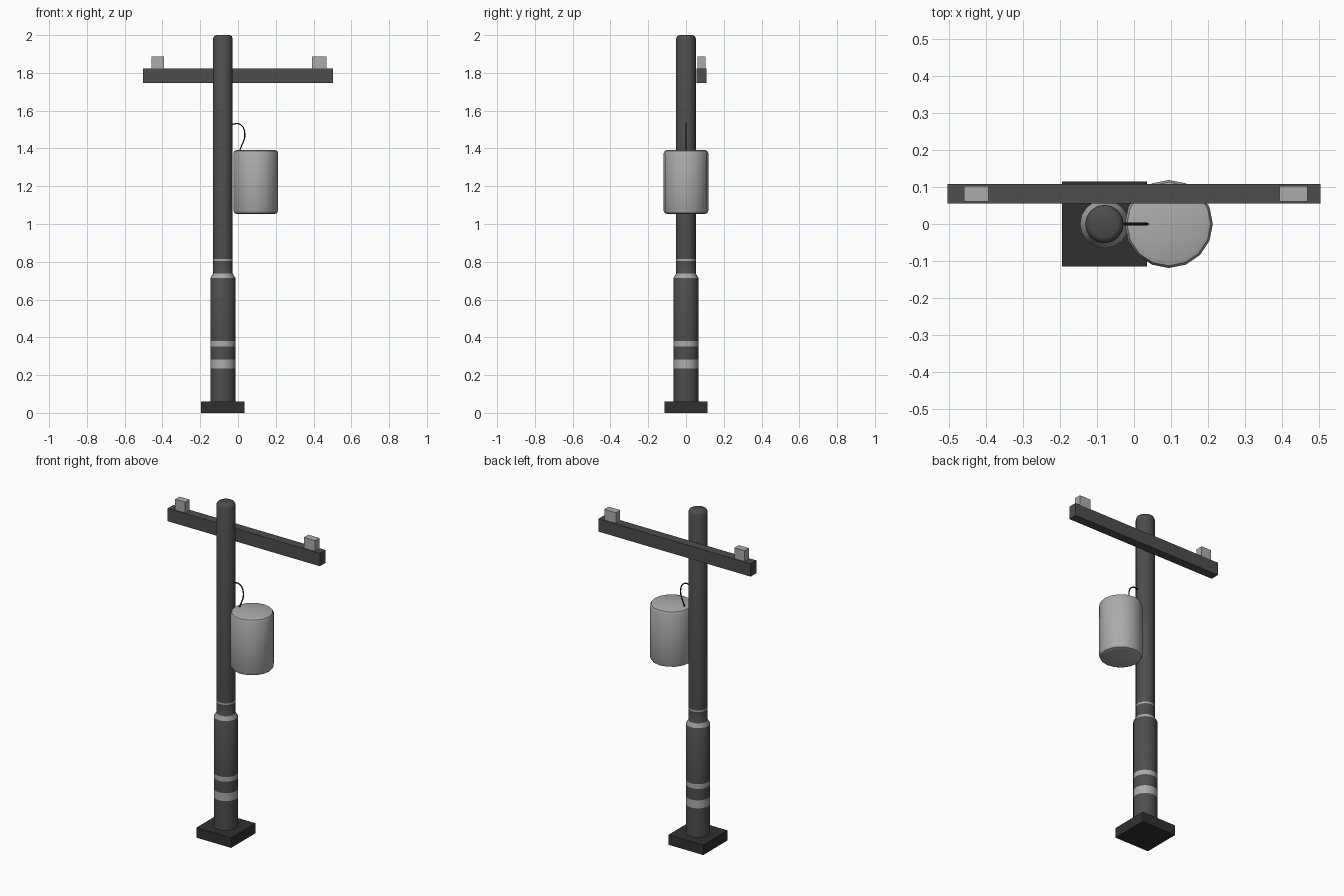
import bpy, bmesh, math

if "Cube" in bpy.data.objects:
    bpy.data.objects.remove(bpy.data.objects["Cube"])

def mat(name, v):
    m = bpy.data.materials.new(name)
    m.diffuse_color = (v, v, v, 1)
    m.use_nodes = True
    m.node_tree.nodes["Principled BSDF"].inputs["Base Color"].default_value = m.diffuse_color
    return m

DARK = mat("dark grey", 0.075)
BASE = mat("charcoal", 0.03)
LIGHT = mat("light grey", 0.41)
BLACK = mat("black", 0.006)
POLE_X = -0.08

def finish(name, bm, mats, smooth=False):
    bmesh.ops.recalc_face_normals(bm, faces=bm.faces)
    me = bpy.data.meshes.new(name)
    bm.to_mesh(me)
    bm.free()
    ob = bpy.data.objects.new(name, me)
    bpy.context.collection.objects.link(ob)
    for m in mats:
        me.materials.append(m)
    if smooth:
        bpy.ops.object.select_all(action='DESELECT')
        ob.select_set(True)
        bpy.context.view_layer.objects.active = ob
        bpy.ops.object.shade_smooth_by_angle(angle=math.radians(40))
    return ob

def box(name, x0, x1, y0, y1, z0, z1, m):
    bm = bmesh.new()
    bmesh.ops.create_cube(bm, size=1)
    for v in bm.verts:
        v.co = ((x0 + x1) / 2 + v.co.x * (x1 - x0),
                (y0 + y1) / 2 + v.co.y * (y1 - y0),
                (z0 + z1) / 2 + v.co.z * (z1 - z0))
    return finish(name, bm, [m])

def lathe(name, cx, profile, mats, n=16, bands=()):
    """Rings of (radius, z), capped; faces inside a band get material 1."""
    bm = bmesh.new()
    rings = [[bm.verts.new((cx + r * math.cos(2 * math.pi * i / n),
                            r * math.sin(2 * math.pi * i / n), z))
              for i in range(n)] for r, z in profile]
    for a, b, (_, z0), (_, z1) in zip(rings, rings[1:], profile, profile[1:]):
        light = any(lo < (z0 + z1) / 2 < hi for lo, hi in bands)
        for i in range(n):
            j = (i + 1) % n
            f = bm.faces.new((a[i], a[j], b[j], b[i]))
            f.material_index = int(light)
    bm.faces.new(rings[0])
    bm.faces.new(rings[-1])
    return finish(name, bm, mats, True)

# square foot
box("base_plate", -0.195, 0.035, -0.115, 0.115, 0, 0.06, BASE)

# stepped pole with light painted bands
R, r = 0.066, 0.052
lathe("pole", POLE_X,
      [(R, 0.05), (R, 0.235), (R, 0.283), (R, 0.352), (R, 0.38), (R, 0.715),
       (r, 0.737), (r, 0.805), (r, 0.815), (r, 1.982), (r - 0.005, 1.994), (r - 0.016, 2.0)],
      [DARK, LIGHT],
      bands=[(0.235, 0.283), (0.352, 0.38), (0.715, 0.737), (0.805, 0.815)])

# crossarm and its insulators
box("crossarm", -0.504, 0.504, 0.055, 0.108, 1.747, 1.824, DARK)
box("insulator_left", -0.459, -0.393, 0.061, 0.103, 1.82, 1.888, LIGHT)
box("insulator_right", 0.393, 0.469, 0.061, 0.103, 1.82, 1.888, LIGHT)

# transformer can with rounded rims
T = 0.119
lathe("transformer", 0.094,
      [(T - 0.02, 1.053), (T - 0.006, 1.058), (T, 1.071),
       (T, 1.374), (T - 0.006, 1.387), (T - 0.02, 1.392)], [LIGHT])

# looped cable from pole to transformer
cu = bpy.data.curves.new("cable", 'CURVE')
cu.dimensions = '3D'
cu.bevel_depth = 0.0035
cu.bevel_resolution = 1
cu.resolution_u = 5
cu.use_fill_caps = True
sp = cu.splines.new('BEZIER')
pts = [(-0.04, 1.527), (0.012, 1.527), (0.036, 1.48), (0.009, 1.388)]
sp.bezier_points.add(len(pts) - 1)
for p, (x, z) in zip(sp.bezier_points, pts):
    p.co = (x, 0, z)
    p.handle_left_type = p.handle_right_type = 'AUTO'
cu.materials.append(BLACK)
bpy.context.collection.objects.link(bpy.data.objects.new("cable", cu))
